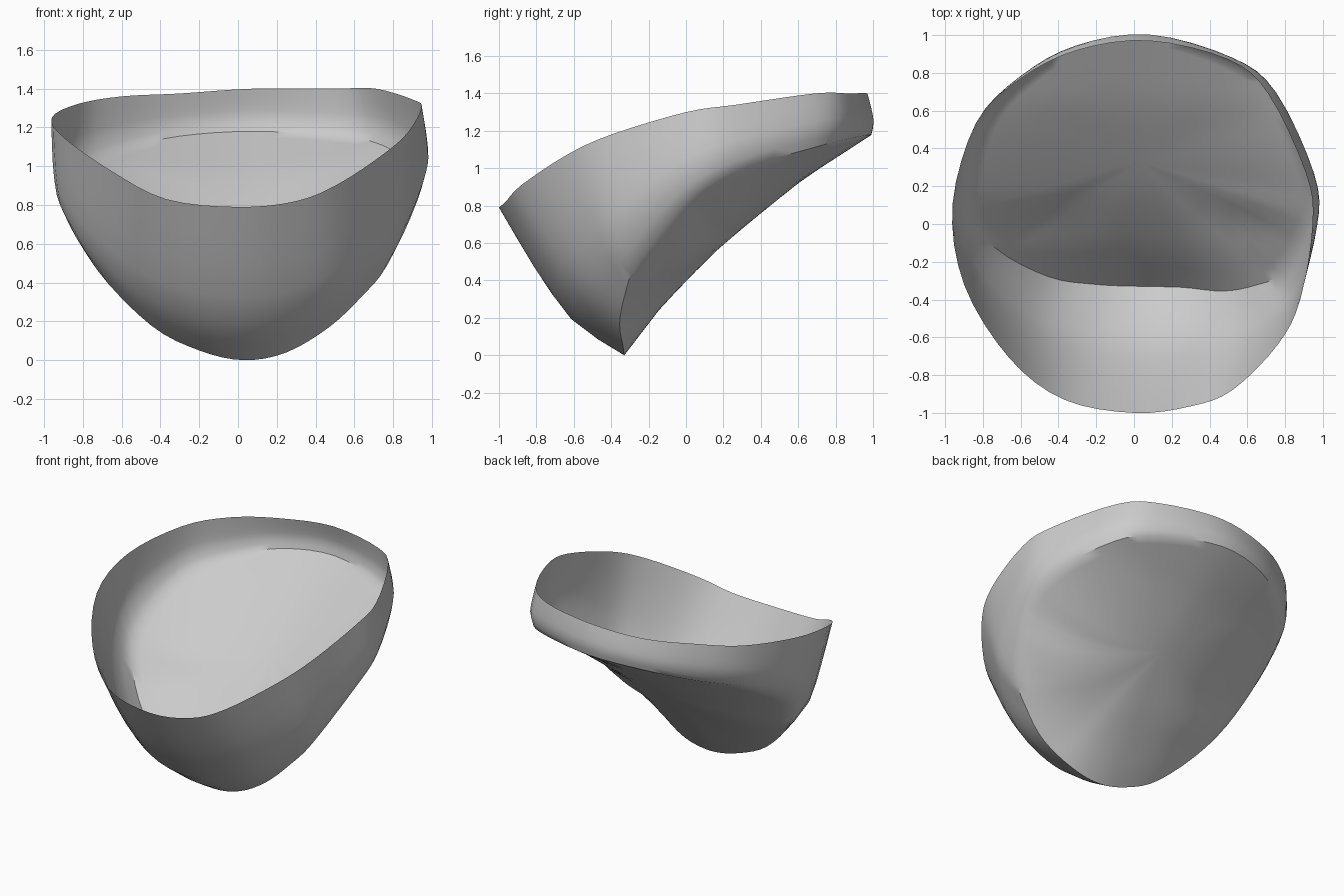
import bpy, bmesh, math
from mathutils import Vector

if "Cube" in bpy.data.objects:
    bpy.data.objects.remove(bpy.data.objects["Cube"])

# Matching control points, anticlockwise from the front centre
rim_pts = [(0, -1, .79), (.3, -.965, .82), (.52, -.88, .91), (.76, -.64, 1.07), (.88, -.4, 1.18),
           (.945, 0, 1.3), (.91, .27, 1.34), (.71, .69, 1.4), (.5, .87, 1.4), (.08, .97, 1.4),
           (-.3, .92, 1.375), (-.6, .77, 1.36), (-.83, .54, 1.32), (-.96, .11, 1.25),
           (-.9, -.32, 1.15), (-.66, -.71, .98), (-.37, -.93, .83)]
crease_pts = [(.03, -.33, 0), (.25, -.335, .04), (.47, -.355, .17), (.64, -.325, .33), (.77, -.26, .49),
              (.92, 0, .82), (.93, .25, .98), (.74, .68, 1.11), (.51, .86, 1.155), (.08, .99, 1.18),
              (-.3, .93, 1.155), (-.58, .76, 1.09), (-.8, .5, 1.0), (-.87, .08, .76),
              (-.73, -.13, .47), (-.45, -.28, .18), (-.2, -.32, .05)]
STEPS = 4


def closed_spline(points):
    """Smooth closed curve through the points."""
    p = [Vector(c) for c in points]
    n = len(p)
    out = []
    for i in range(n):
        a, b, c, d = p[i - 1], p[i], p[(i + 1) % n], p[(i + 2) % n]
        for s in range(STEPS):
            t = s / STEPS
            out.append(.5 * (2 * b + (c - a) * t + (2 * a - 5 * b + 4 * c - d) * t * t
                             + (3 * b - a - 3 * c + d) * t ** 3))
    return out


def lerp_table(table, y):
    if y <= table[0][0]:
        return table[0][1]
    for (y0, v0), (y1, v1) in zip(table, table[1:]):
        if y <= y1:
            return v0 + (v1 - v0) * (y - y0) / (y1 - y0)
    return table[-1][1]


# Floor: height of the centre line and upward curl to the sides, along y
centre = [(-.36, -.03), (-.33, 0), (-.13, .26), (.13, .53), (.28, .66), (.45, .8), (.64, .95), (1, 1.18)]
curl = [(-.33, .83), (0, .5), (.35, .34), (.64, .23), (1, .1)]


def floor_z(x, y):
    k = lerp_table(curl, y) * (1 if x > 0 else .85)
    return lerp_table(centre, y) + k * x * x


rim, crease = closed_spline(rim_pts), closed_spline(crease_pts)
n = len(rim)
rings = [rim]

# Bulging wall between the rim and the crease
for t, bulge in ((.17, .03), (.35, .06), (.52, .08), (.68, .088), (.85, .05)):
    ring = []
    for i in range(n):
        chord = crease[i] - rim[i]
        along = (rim[(i + 1) % n] - rim[i - 1]) + (crease[(i + 1) % n] - crease[i - 1])
        normal = chord.cross(along).normalized()
        ring.append(rim[i] + chord * t + normal * bulge * chord.length)
    rings.append(ring)
rings.append(crease)

# Floor rings shrinking towards the middle
mid = Vector((.03, .33, 0))
for s in (.93, .84, .72, .58, .42, .25, .1):
    ring = []
    for c in crease:
        x, y = mid.x + (c.x - mid.x) * s, mid.y + (c.y - mid.y) * s
        ring.append(Vector((x, y, floor_z(x, y) + (c.z - floor_z(c.x, c.y)) * s * s)))
    rings.append(ring)

bm = bmesh.new()
rows = [[bm.verts.new(v) for v in ring] for ring in rings]
for a, b in zip(rows, rows[1:]):
    for i in range(n):
        j = (i + 1) % n
        bm.faces.new((a[i], b[i], b[j], a[j]))
hub = bm.verts.new((mid.x, mid.y, floor_z(mid.x, mid.y)))
for i in range(n):
    bm.faces.new((rows[-1][i], hub, rows[-1][(i + 1) % n]))

# Outside faces outwards
bm.normal_update()
if sum(f.normal.z * f.calc_area() for f in bm.faces) > 0:
    bmesh.ops.reverse_faces(bm, faces=bm.faces[:])

mesh = bpy.data.meshes.new("curved_shell")
bm.to_mesh(mesh)
bm.free()
shell = bpy.data.objects.new("curved_shell", mesh)
bpy.context.collection.objects.link(shell)

grey = bpy.data.materials.new("light_grey")
grey.diffuse_color = (.6, .6, .6, 1)
grey.use_nodes = True
grey.node_tree.nodes["Principled BSDF"].inputs["Base Color"].default_value = grey.diffuse_color
mesh.materials.append(grey)

bpy.context.view_layer.objects.active = shell
shell.select_set(True)
bpy.ops.object.shade_smooth_by_angle(angle=math.radians(40))
